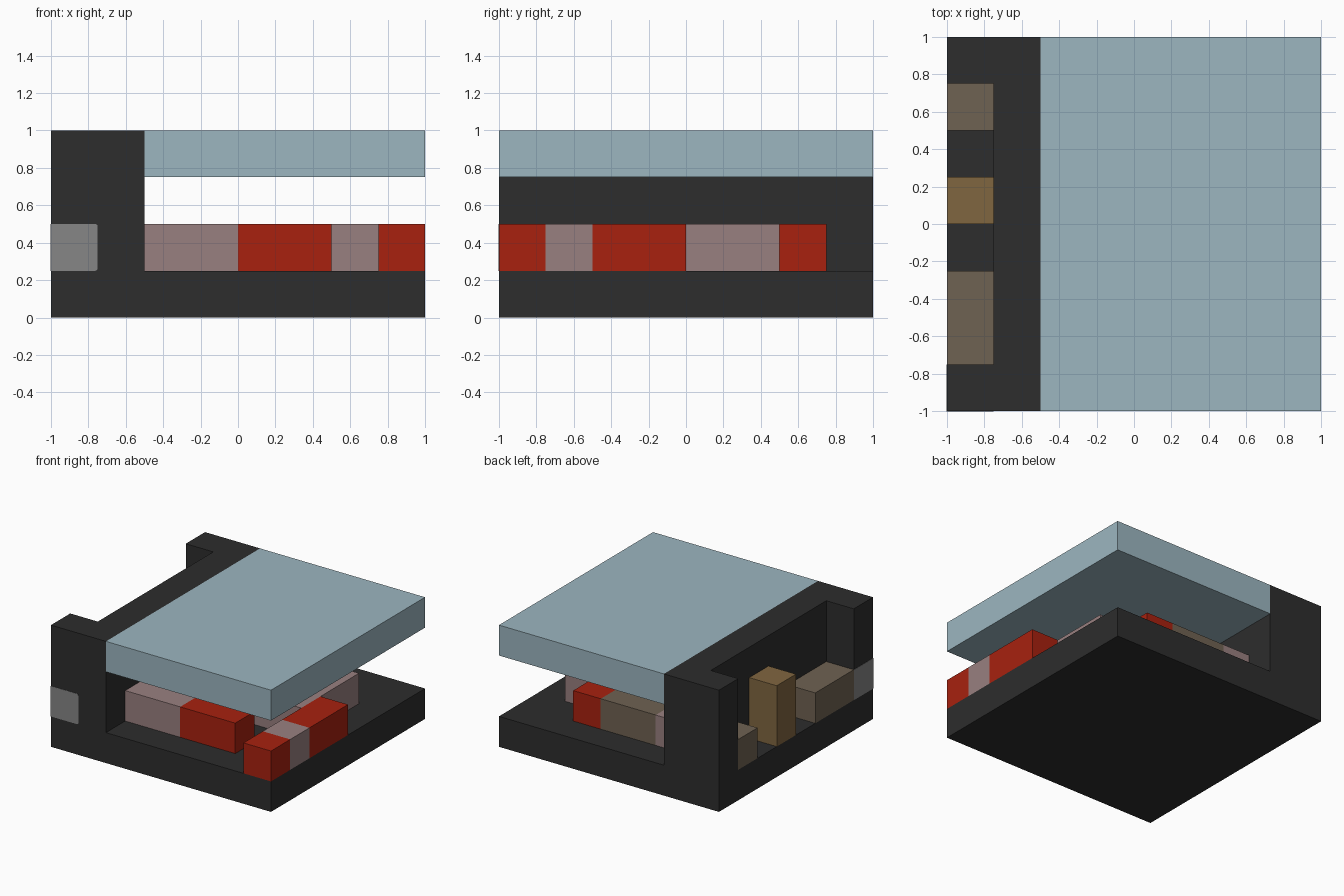
import bpy
import bmesh

if "Cube" in bpy.data.objects:
    bpy.data.objects.remove(bpy.data.objects["Cube"])

U = 0.25  # every part sits on a quarter-unit grid


def material(name, hex_code):
    def linear(v):
        return v / 12.92 if v <= 0.04045 else ((v + 0.055) / 1.055) ** 2.4
    rgb = [linear(int(hex_code[i:i + 2], 16) / 255) for i in (0, 2, 4)]
    mat = bpy.data.materials.new(name)
    mat.use_nodes = True
    mat.diffuse_color = (*rgb, 1)
    bsdf = next(n for n in mat.node_tree.nodes if n.type == 'BSDF_PRINCIPLED')
    bsdf.inputs["Base Color"].default_value = (*rgb, 1)
    bsdf.inputs["Roughness"].default_value = 0.8
    return mat


charcoal = material("charcoal", "2d2d2d")
pale_blue = material("pale_blue", "9cb6c0")
red = material("red", "a8210f")
dusty_pink = material("dusty_pink", "998080")
taupe = material("taupe", "6f6252")
ochre = material("ochre", "806640")
grey = material("grey", "868686")


def prism(name, outline, z0, z1, mat):
    """Extrude a plan outline, given in grid units, from z0 to z1."""
    bm = bmesh.new()
    face = bm.faces.new([bm.verts.new((x * U, y * U, z0 * U)) for x, y in outline])
    top = bmesh.ops.extrude_face_region(bm, geom=[face])["geom"]
    moved = [v for v in top if isinstance(v, bmesh.types.BMVert)]
    bmesh.ops.translate(bm, verts=moved, vec=(0, 0, (z1 - z0) * U))
    bmesh.ops.recalc_face_normals(bm, faces=bm.faces)
    mesh = bpy.data.meshes.new(name)
    bm.to_mesh(mesh)
    bm.free()
    mesh.materials.append(mat)
    obj = bpy.data.objects.new(name, mesh)
    bpy.context.collection.objects.link(obj)
    return obj


def block(name, x, y, mat, z=(1, 2)):
    outline = [(x[0], y[0]), (x[1], y[0]), (x[1], y[1]), (x[0], y[1])]
    return prism(name, outline, *z, mat)


# Housing: floor slab, C-shaped side wall and overhanging lid
block("floor_slab", (-4, 4), (-4, 4), charcoal, (0, 1))
wall = [(-4, -4), (-2, -4), (-2, 4), (-4, 4), (-4, 3), (-3, 3), (-3, -3), (-4, -3)]
prism("side_wall", wall, 1, 4, charcoal)
block("lid", (-2, 4), (-4, 4), pale_blue, (3, 4))

# Blocks inside the wall recess
block("recess_block_back", (-4, -3), (2, 3), taupe)
block("recess_block_tall", (-4, -3), (0, 1), ochre, (1, 3))
block("recess_block_front", (-4, -3), (-3, -1), taupe)

# Grey corner inlay, a hair proud of the wall
inlay = block("corner_inlay", (-4.008, -3), (-4.008, -3), grey)
bevel = inlay.modifiers.new("soft_corners", 'BEVEL')
bevel.width = 0.012
bevel.segments = 2
bevel.limit_method = 'WEIGHT'
weights = inlay.data.attributes.new("bevel_weight_edge", 'FLOAT', 'EDGE')
for edge in inlay.data.edges:
    a, b = (inlay.data.vertices[i].co for i in edge.vertices)
    along_y = abs(a.y - b.y) > 0.1
    weights.data[edge.index].value = float(along_y and a.x > -0.9)

# Front bar
block("front_bar_pink", (-2, 0), (-3, -2), dusty_pink)
block("front_bar_red", (0, 2), (-3, -2), red)

# Right-hand bar along the slab edge
block("edge_bar_red_front", (3, 4), (-4, -3), red)
block("edge_bar_pink", (3, 4), (-3, -2), dusty_pink)
block("edge_bar_red_back", (3, 4), (-2, 0), red)

# Middle bar, turning towards the back
bend = [(1, -1), (3, -1), (3, 2), (2, 2), (2, 0), (1, 0)]
prism("middle_bar", bend, 1, 2, dusty_pink)

# Back bar
block("back_bar_red", (1, 2), (2, 3), red)
block("back_bar_taupe", (-1, 1), (2, 3), taupe)
block("back_bar_pink", (-2, -1), (2, 3), dusty_pink)
